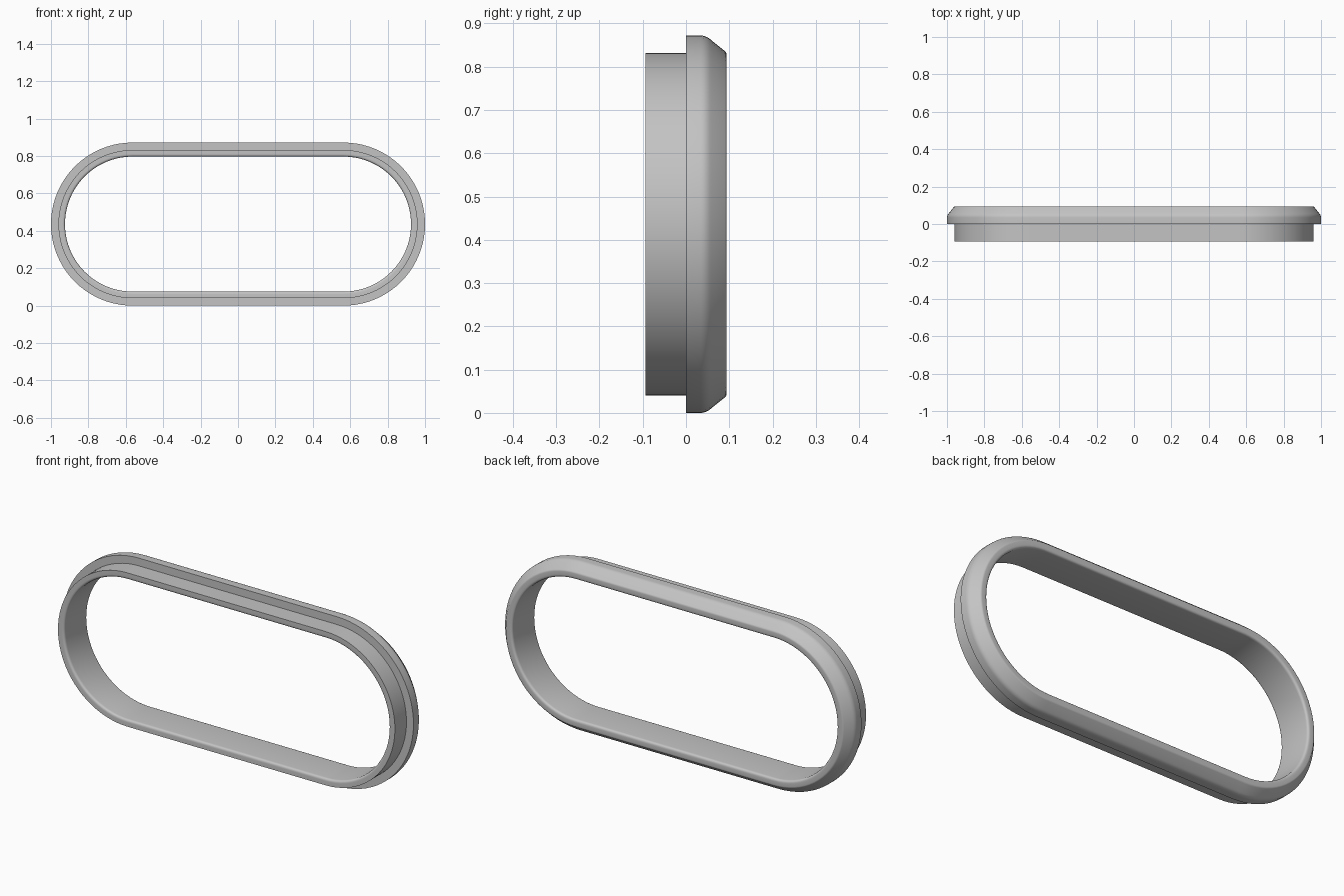
import bpy, bmesh
from math import sin, cos, pi, radians

cube = bpy.data.objects.get("Cube")
if cube:
    bpy.data.objects.remove(cube)

OUTER, LIP, INNER = 0.436, 0.396, 0.361   # radii of flange, collar and opening
HALF_DEPTH = 0.094
SHIFT = 1 - OUTER                          # centre of each round end
ARC_STEPS = 40

grey = bpy.data.materials.new("light grey")
grey.use_nodes = True
grey.diffuse_color = (0.55, 0.55, 0.55, 1)
grey.node_tree.nodes["Principled BSDF"].inputs["Base Color"].default_value = grey.diffuse_color


def bend(a, corner, b, steps=5):
    """Rounded corner from a to b."""
    pts = []
    for i in range(steps + 1):
        t = i / steps
        pts.append(tuple((1 - t) ** 2 * p + 2 * t * (1 - t) * q + t * t * r
                         for p, q, r in zip(a, corner, b)))
    return pts


def stadium_sweep(name, profile):
    """Sweep a closed (radius, depth) section round a slot-shaped path."""
    bm = bmesh.new()
    rings = []
    for side in (1, -1):
        for i in range(ARC_STEPS + 1):
            a = -pi / 2 + pi * i / ARC_STEPS
            rings.append([bm.verts.new((side * (SHIFT + r * cos(a)), y,
                                        OUTER + side * r * sin(a)))
                          for r, y in profile])
    n = len(profile)
    for k, ring in enumerate(rings):
        after = rings[(k + 1) % len(rings)]
        for j in range(n):
            m = (j + 1) % n
            bm.faces.new((ring[j], ring[m], after[m], after[j]))
    bmesh.ops.recalc_face_normals(bm, faces=bm.faces)
    mesh = bpy.data.meshes.new(name)
    bm.to_mesh(mesh)
    bm.free()
    mesh.materials.append(grey)
    obj = bpy.data.objects.new(name, mesh)
    bpy.context.collection.objects.link(obj)
    return obj


# Section: stepped collar, bevelled flange, rounded opening edges
D, F = HALF_DEPTH, 0.014
section = [(LIP, -D), (LIP, 0), (OUTER, 0)]
section += bend((OUTER, 0.034), (OUTER, 0.048), (OUTER - 0.012, 0.06))
section += bend((LIP + 0.004, D - 0.004), (LIP, D), (LIP - 0.005, D), 3)
section += bend((INNER + F, D), (INNER, D), (INNER, D - F))
section += bend((INNER, F - D), (INNER, -D), (INNER + F, -D))

ring = stadium_sweep("slot_trim_ring", section)
bpy.ops.object.select_all(action="DESELECT")
ring.select_set(True)
bpy.context.view_layer.objects.active = ring
bpy.ops.object.shade_smooth_by_angle(angle=radians(32))
